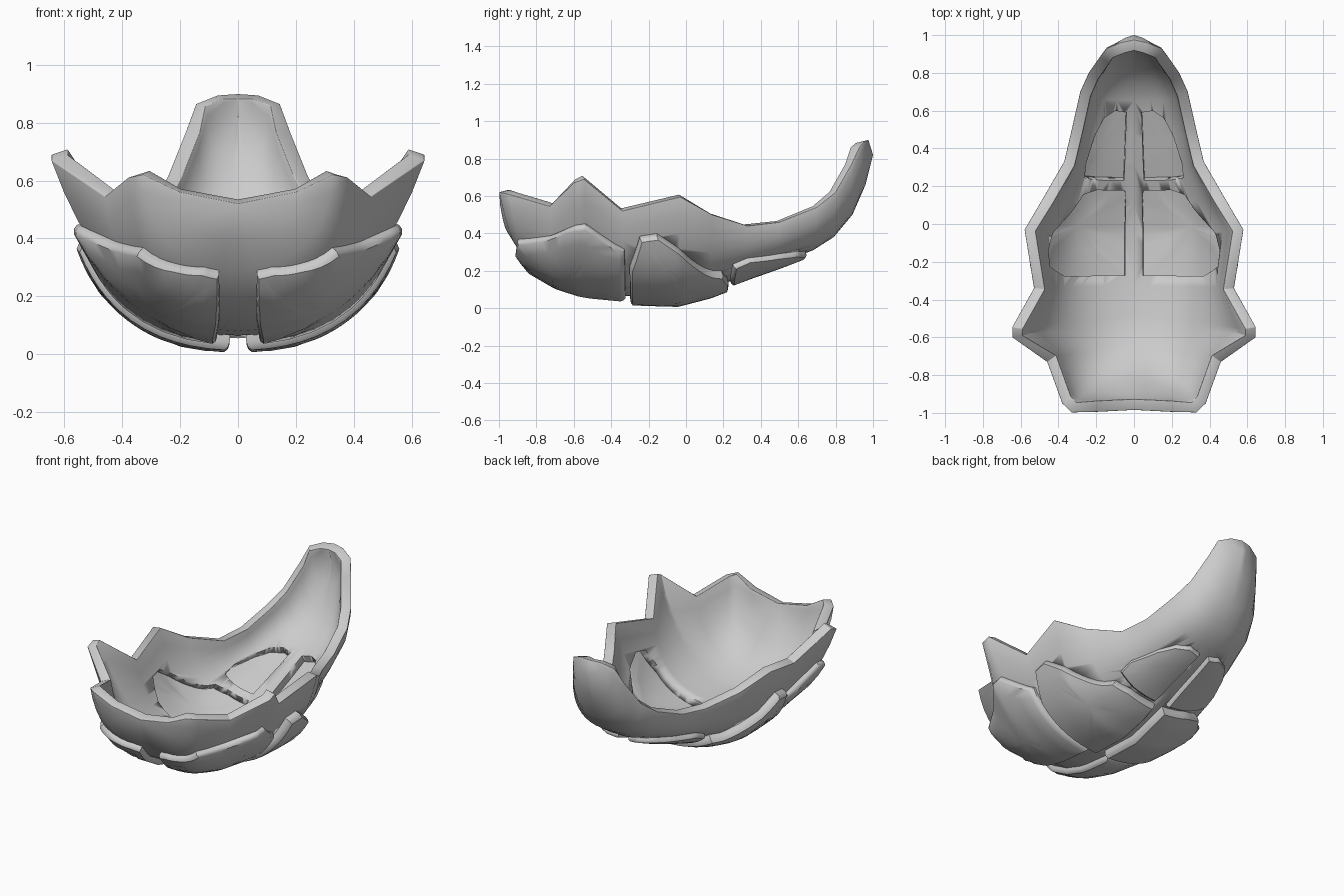
import bpy, bmesh
from mathutils import Vector

if "Cube" in bpy.data.objects:
    bpy.data.objects.remove(bpy.data.objects["Cube"])

# Stations front to back: rim x, y, z | keel y, z | side bulge x
ST = [(0, -.985, .52, -.985, .52, 0), (.2, -.995, .56, -.945, .40, .19), (.33, -.998, .62, -.86, .29, .29),
      (.38, -.95, .61, -.79, .20, .37), (.46, -.73, .545, -.68, .13, .41), (.645, -.6, .67, -.56, .09, .44),
      (.645, -.545, .69, -.5, .08, .45), (.53, -.34, .52, -.33, .065, .47), (.58, -.03, .595, -.05, .055, .48),
      (.48, .14, .5, .12, .10, .43), (.37, .33, .44, .33, .18, .36), (.33, .5, .46, .5, .24, .32),
      (.285, .7, .54, .68, .31, .28), (.24, .8, .62, .79, .38, .24), (.18, .885, .77, .89, .5, .19),
      (.145, .93, .865, .96, .66, .15), (.07, .96, .895, 1.0, .82, .08), (0, .975, .9, .975, .9, 0)]


def hull(u, t):
    """Point on the right half: u runs front to back, t from keel to rim."""
    u = max(0, min(len(ST) - 1.0001, u))
    i = int(u)
    rx, ry, rz, ky, kz, c = (a + (b - a) * (u - i) for a, b in zip(ST[i], ST[i + 1]))
    a, b, d = (1 - t) ** 2, 2 * t * (1 - t), t * t
    return Vector((b * c + d * rx, a * ky + b * (ky + ry) / 2 + d * ry, (a + b) * kz + d * rz))


def normal(u, t):
    return (hull(u + .5, t) - hull(u - .5, t)).cross(hull(u, t + .05) - hull(u, t - .05)).normalized()


def finish(name, bm, smooth=40):
    bmesh.ops.remove_doubles(bm, verts=bm.verts, dist=1e-4)
    bmesh.ops.recalc_face_normals(bm, faces=bm.faces)
    me = bpy.data.meshes.new(name)
    bm.to_mesh(me)
    bm.free()
    ob = bpy.data.objects.new(name, me)
    bpy.context.collection.objects.link(ob)
    bpy.ops.object.select_all(action='DESELECT')
    ob.select_set(True)
    bpy.context.view_layer.objects.active = ob
    bpy.ops.object.shade_smooth_by_angle(angle=smooth * 3.14159 / 180)
    return ob


# Main shell, outer skin and inner skin joined at the rim
N, M = len(ST), 10
bm = bmesh.new()
for s in (1, -1):
    g = [[bm.verts.new((p.x * s, p.y, p.z)) for p in (hull(i, j / M) for j in range(M + 1))] for i in range(N)]
    for i in range(N - 1):
        for j in range(M):
            bm.faces.new((g[i][j], g[i + 1][j], g[i + 1][j + 1], g[i][j + 1]))
bmesh.ops.remove_doubles(bm, verts=bm.verts, dist=1e-4)
bmesh.ops.dissolve_degenerate(bm, edges=bm.edges, dist=1e-4)
bmesh.ops.recalc_face_normals(bm, faces=bm.faces)
if min(bm.faces, key=lambda f: f.calc_center_median().z).normal.z > 0:
    bmesh.ops.reverse_faces(bm, faces=bm.faces)
shell = finish("shell", bm)
m = shell.modifiers.new("thickness", 'SOLIDIFY')
m.thickness, m.offset = .06, -1
m = shell.modifiers.new("round_rim", 'BEVEL')
m.width, m.segments, m.limit_method, m.angle_limit = .022, 3, 'ANGLE', .87


def plate(name, poly, side, rings):
    """Closed pad following the shell; rings are (scale, offset) from inside to outside."""
    pts = []
    for k, (u0, t0) in enumerate(poly):
        u1, t1 = poly[(k + 1) % len(poly)]
        pts += [(u0 + (u1 - u0) * f / 4, t0 + (t1 - t0) * f / 4) for f in range(4)]
    cu, ct = (sum(p[i] for p in pts) / len(pts) for i in (0, 1))
    bm = bmesh.new()

    def vert(u, t, h):
        p = hull(u, t) + normal(u, t) * h
        return bm.verts.new((max(p.x, .008) * side, p.y, p.z))
    loops = [[vert(cu + (u - cu) * s, ct + (t - ct) * s, h) for u, t in pts] for s, h in rings]
    n = len(pts)
    for a, b in zip(loops, loops[1:]):
        for k in range(n):
            bm.faces.new((a[k], a[(k + 1) % n], b[(k + 1) % n], b[k]))
    for lp, h in ((loops[0], rings[0][1]), (loops[-1], rings[-1][1])):
        c = vert(cu, ct, h)
        for k in range(n):
            bm.faces.new((lp[k], lp[(k + 1) % n], c))
    return finish(name, bm)


# Armour plates (u, t outlines) with matching recesses inside the shell
PLATES = {
    "front_plate": ([(2.05, .12), (3, .09), (4, .08), (5, .08), (6, .08), (7.03, .08), (7.03, .5), (7.03, .74),
                     (6, .78), (5, .78), (4, .79), (3, .64), (2.4, .4), (2.05, .22)], .035),
    "side_plate": ([(7.12, .03), (8, .03), (9, .03), (9.45, .04), (9.45, .3), (9.3, .46), (8.8, .54), (8, .7),
                    (7.6, .82), (7.3, .82), (7.12, .6), (7.12, .3)], .05),
    "back_plate": ([(9.55, .06), (10.5, .06), (11.7, .06), (11.75, .2), (11.5, .36), (11, .48), (10, .58),
                    (9.6, .52), (9.55, .3)], .03)}
for name, (poly, h) in PLATES.items():
    for side, tag in ((1, "right"), (-1, "left")):
        plate(f"{name}_{tag}", poly, side, [(.5, -.012), (1, -.012), (1, h * .4), (.985, h * .75),
                                             (.95, h), (.75, h * 1.05), (.5, h * 1.1), (.25, h * 1.1)])
        if name == "front_plate":
            continue
        cut = plate(f"recess_cutter_{name}_{tag}", poly, side, [(.4, -.1), (.93, -.1), (.93, .015), (.4, .015)])
        cut.hide_render = True
        cut.hide_viewport = True
        b = shell.modifiers.new("recess", 'BOOLEAN')
        b.operation, b.solver, b.object = 'DIFFERENCE', 'EXACT', cut
